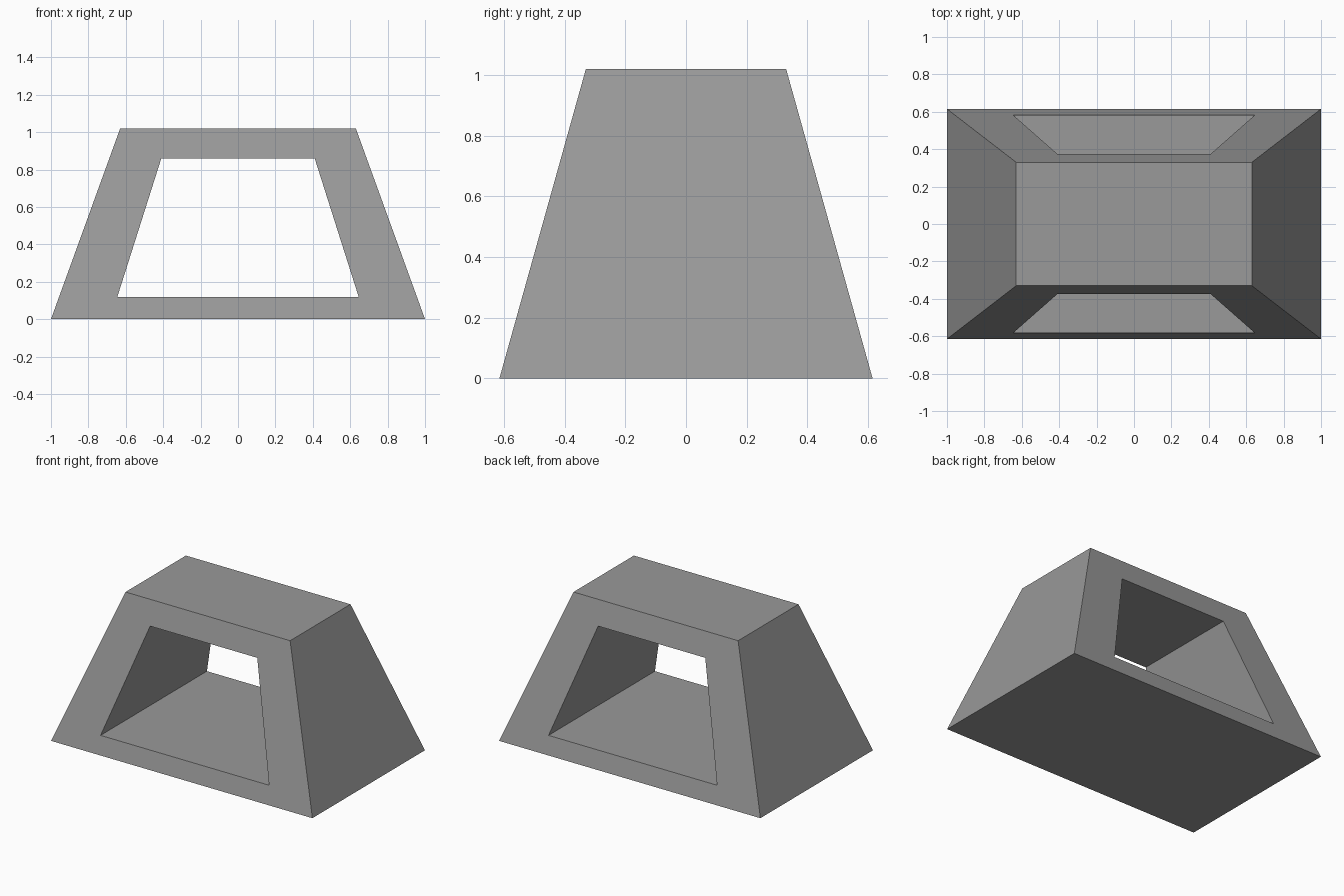
import bpy
import bmesh

cube = bpy.data.objects.get("Cube")
if cube:
    bpy.data.objects.remove(cube, do_unlink=True)

HEIGHT, BASE_DEPTH, TOP_DEPTH = 1.02, 0.615, 0.33


def trapezoid(z_low, half_low, z_high, half_high):
    """Corner (x, z) pairs, counter-clockwise seen from the front."""
    return [(-half_low, z_low), (half_low, z_low), (half_high, z_high), (-half_high, z_high)]


def make_loop(bm, profile, side):
    """Place a profile on the sloping front (-1) or back (1) face."""
    slope = (BASE_DEPTH - TOP_DEPTH) / HEIGHT
    return [bm.verts.new((x, side * (BASE_DEPTH - slope * z), z)) for x, z in profile]


def bridge(bm, loop_a, loop_b):
    for i in range(4):
        j = (i + 1) % 4
        bm.faces.new((loop_a[i], loop_a[j], loop_b[j], loop_b[i]))


# Material
grey = bpy.data.materials.new("mid grey")
grey.use_nodes = True
colour = (0.32, 0.32, 0.32, 1)
grey.diffuse_color = colour
grey.node_tree.nodes["Principled BSDF"].inputs["Base Color"].default_value = colour

# Tapered block with a straight tunnel from front to back
outer = trapezoid(0, 1.0, HEIGHT, 0.63)
opening = trapezoid(0.12, 0.645, 0.86, 0.41)
bm = bmesh.new()
front_outer, back_outer = (make_loop(bm, outer, s) for s in (-1, 1))
front_hole, back_hole = (make_loop(bm, opening, s) for s in (-1, 1))
bridge(bm, front_outer, front_hole)   # front frame
bridge(bm, back_hole, back_outer)     # back frame
bridge(bm, back_outer, front_outer)   # outer walls
bridge(bm, front_hole, back_hole)     # tunnel walls
bmesh.ops.recalc_face_normals(bm, faces=bm.faces)

# Merge the coplanar frame strips along their corner seams
mesh = bpy.data.meshes.new("tapered_block")
bm.to_mesh(mesh)
bm.free()
mesh.materials.append(grey)
block = bpy.data.objects.new("tapered_block_with_tunnel", mesh)
bpy.context.collection.objects.link(block)
